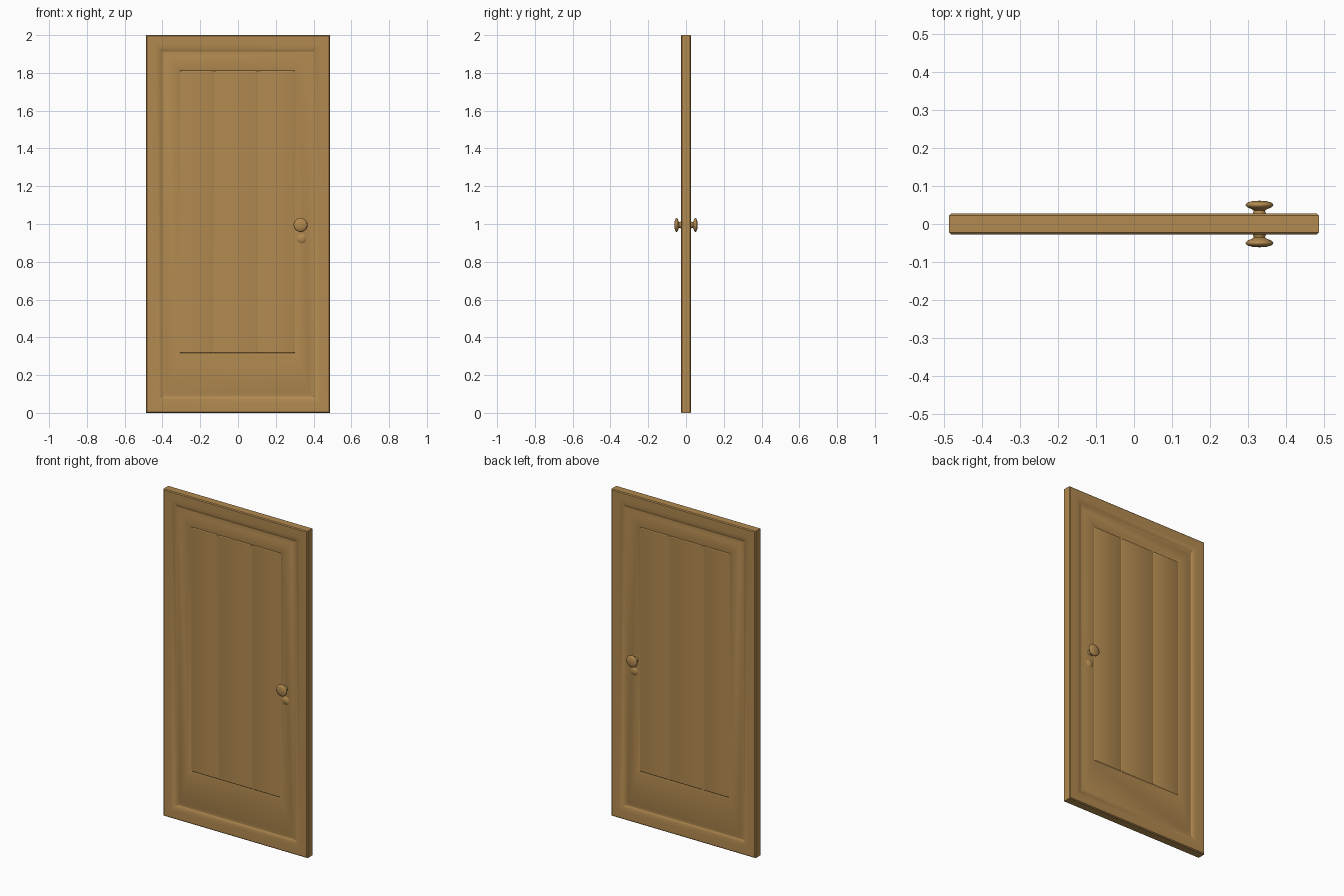
import bpy, bmesh, math

if "Cube" in bpy.data.objects:
    bpy.data.objects.remove(bpy.data.objects["Cube"])

wood = bpy.data.materials.new("warm_wood")
wood.diffuse_color = (0.445, 0.254, 0.08, 1)
wood.use_nodes = True
wood.node_tree.nodes["Principled BSDF"].inputs["Base Color"].default_value = wood.diffuse_color


def finish(name, bm, angle=35):
    bmesh.ops.recalc_face_normals(bm, faces=bm.faces[:])
    me = bpy.data.meshes.new(name)
    bm.to_mesh(me)
    bm.free()
    ob = bpy.data.objects.new(name, me)
    bpy.context.collection.objects.link(ob)
    me.materials.append(wood)
    bpy.ops.object.select_all(action='DESELECT')
    ob.select_set(True)
    bpy.context.view_layer.objects.active = ob
    bpy.ops.object.shade_smooth_by_angle(angle=math.radians(angle))
    return ob


def ring(bm, x0, x1, z0, z1, y):
    return [bm.verts.new((x, y, z)) for x, z in
            ((x0, z0), (x1, z0), (x1, z1), (x0, z1))]


def bridge(bm, a, b):
    n = len(a)
    for i in range(n):
        bm.faces.new((a[i], a[(i + 1) % n], b[(i + 1) % n], b[i]))


# Door slab: the same nested mouldings on the front and back
steps = [(-.488, .488, 0, 2, .0225),
         (-.483, .483, .005, 1.995, .0275),
         (-.437, .437, .05, 1.95, .0275),
         (-.418, .418, .07, 1.93, .024),
         (-.402, .400, .086, 1.912, .015),
         (-.394, .392, .094, 1.903, .015),
         (-.380, .378, .108, 1.888, .0195),
         (-.325, .320, .300, 1.830, .0195),
         (-.308, .302, .318, 1.812, .014)]
bm = bmesh.new()
outer = []
for s in (-1, 1):
    rings = [ring(bm, *r[:4], s * r[4]) for r in steps]
    for a, b in zip(rings, rings[1:]):
        bridge(bm, a, b)
    bm.faces.new(rings[-1])
    outer.append(rings[0])
bridge(bm, *outer)
finish("door_slab", bm, 25)

# Vertical planks inside the recessed panel
edges = [-.308, -.128, .105, .302]
for i, (a, b) in enumerate(zip(edges, edges[1:])):
    bm = bmesh.new()
    core = []
    for s in (-1, 1):
        low = ring(bm, a, b, .318, 1.812, s * .0138)
        top = ring(bm, a + .010, b - .010, .322, 1.808, s * .0165)
        bridge(bm, low, top)
        bm.faces.new(top)
        core.append(low)
    bridge(bm, *core)
    finish(f"panel_plank_{i + 1}", bm, 25)

# Lathed knobs and low keyhole bosses on both faces
knob = [(.0, .012), (.020, .012), (.019, .026), (.0155, .031), (.015, .036),
        (.022, .040), (.032, .044), (.0365, .049), (.036, .053),
        (.030, .057), (.018, .0605), (.0, .0615)]
boss = [(.0, .012), (.026, .019), (.020, .0225), (.012, .026), (.0, .0275)]


def lathe(name, profile, x, z, s, n=32):
    bm = bmesh.new()
    rows = []
    for r, y in profile[1:-1]:
        rows.append([bm.verts.new((x + r * math.cos(2 * math.pi * k / n), s * y,
                                   z + r * math.sin(2 * math.pi * k / n)))
                     for k in range(n)])
    for a, b in zip(rows, rows[1:]):
        bridge(bm, a, b)
    for row, (_, y) in ((rows[0], profile[0]), (rows[-1], profile[-1])):
        tip = bm.verts.new((x, s * y, z))
        for k in range(n):
            bm.faces.new((row[k], row[(k + 1) % n], tip))
    finish(name, bm, 50)


for side, s in (("front", -1), ("back", 1)):
    lathe(side + "_knob", knob, .331, .995, s)
    lathe(side + "_keyhole_boss", boss, .337, .922, s)
